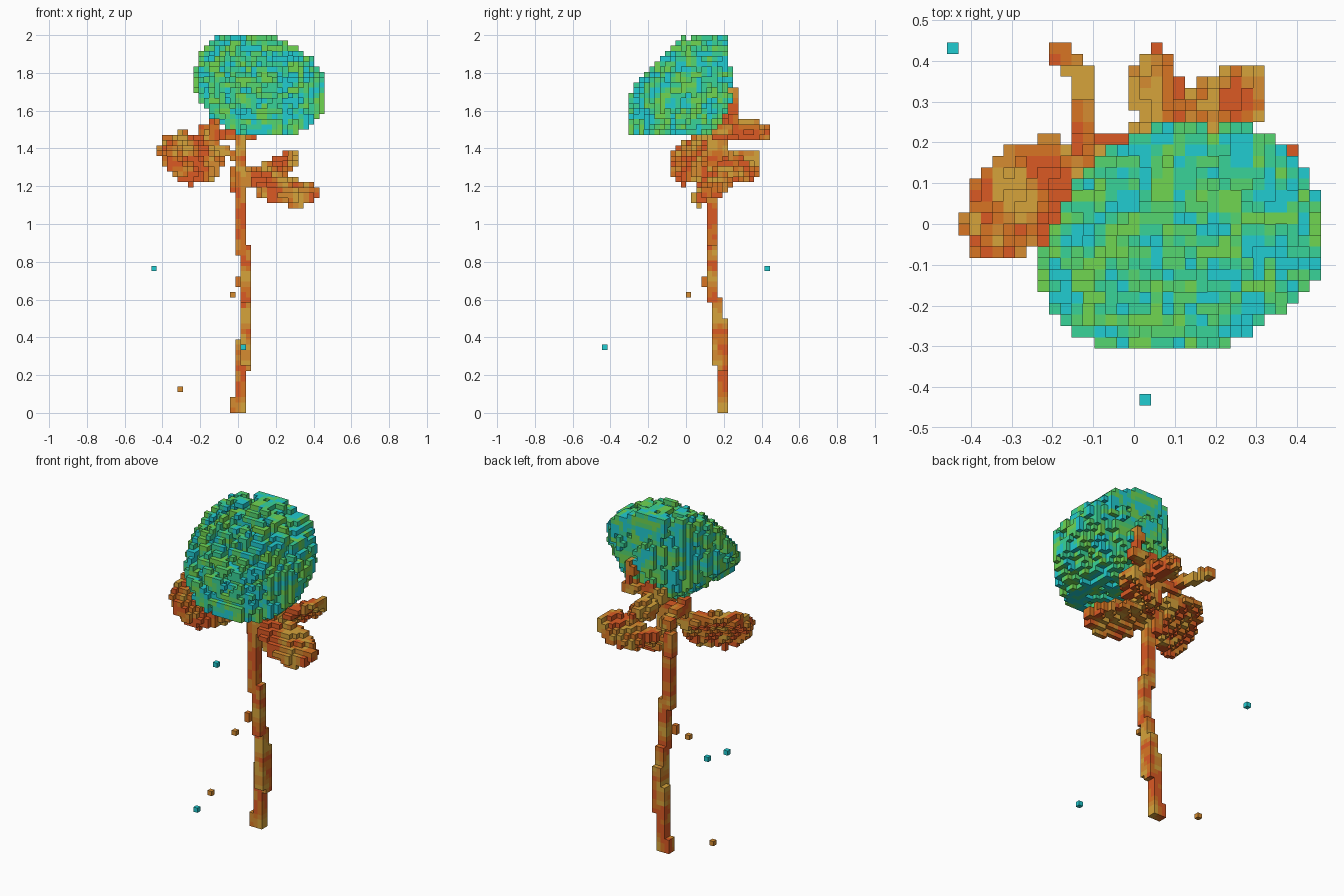
import bpy, bmesh, math
from mathutils import Vector, noise

cube = bpy.data.objects.get("Cube")
if cube:
    bpy.data.objects.remove(cube)

CELL = 2 / 72  # edge of one block


def material(name, red, green, blue):
    """Flat material from display values, stored as linear ones."""
    colour = [((c + 0.055) / 1.055) ** 2.4 for c in (red, green, blue)] + [1]
    mat = bpy.data.materials.new(name)
    mat.use_nodes = True
    mat.diffuse_color = colour
    mat.node_tree.nodes["Principled BSDF"].inputs["Base Color"].default_value = colour
    return mat


PETAL = [material("teal", 0.13, 0.80, 0.82), material("sea_green", 0.22, 0.83, 0.60),
         material("leaf_green", 0.33, 0.84, 0.44), material("lime_green", 0.44, 0.84, 0.32)]
BARK = [material("rust", 0.86, 0.35, 0.14), material("burnt_orange", 0.85, 0.46, 0.14),
        material("ochre", 0.84, 0.55, 0.19), material("mustard", 0.84, 0.64, 0.23)]


def centre(cell):
    i, j, k = cell
    return Vector((i, j + 0.5, k + 0.5)) * CELL


def cells_where(test):
    """All grid cells whose centre passes the test."""
    grid = ((i, j, k) for i in range(-16, 17) for j in range(-16, 16) for k in range(72))
    return {c for c in grid if test(centre(c))}


def blotch(cell, scale):
    return noise.noise(Vector(cell) * scale + Vector((0.3, 0.7, 0.1)))


def build(name, cells, palette, scale=0.45):
    """Turn a set of cells into one mesh made of their exposed square faces."""
    bm = bmesh.new()
    corners = {}

    def corner(pos):
        if pos not in corners:
            x, y, z = pos
            corners[pos] = bm.verts.new(Vector((x - 0.5, y, z)) * CELL)
        return corners[pos]

    for cell in sorted(cells):
        value = blotch(cell, scale)
        shade = sum(value > limit for limit in (-0.15, 0.08, 0.27))
        for axis in range(3):
            for side in (0, 1):
                near = list(cell)
                near[axis] += 2 * side - 1
                if tuple(near) in cells:
                    continue
                quad = []
                for a, b in ((0, 0), (1, 0), (1, 1), (0, 1)):
                    pos = list(cell)
                    pos[axis] += side
                    pos[(axis + 1) % 3] += a
                    pos[(axis + 2) % 3] += b
                    quad.append(corner(tuple(pos)))
                face = bm.faces.new(quad if side else quad[::-1])
                face.material_index = shade
    mesh = bpy.data.meshes.new(name)
    bm.to_mesh(mesh)
    bm.free()
    for mat in palette:
        mesh.materials.append(mat)
    obj = bpy.data.objects.new(name, mesh)
    bpy.context.collection.objects.link(obj)


def in_outline(a, b, outline):
    """Is the point inside a convex counter-clockwise outline?"""
    return all((q[0] - p[0]) * (b - p[1]) - (q[1] - p[1]) * (a - p[0]) >= 0
               for p, q in zip(outline, outline[1:] + outline[:1]))


# Flower head: outlines from three sides, rounded about its tilted axis
FRONT = [(0, 1.47), (.33, 1.47), (.46, 1.55), (.46, 1.77), (.38, 1.89), (.18, 2.0),
         (-.1, 2.0), (-.2, 1.9), (-.24, 1.82), (-.23, 1.7), (-.14, 1.57)]
SIDE = [(-.306, 1.47), (.12, 1.47), (.23, 1.6), (.25, 1.68), (.22, 2.0), (-.02, 2.0), (-.306, 1.71)]
TOP = [(-.1, -.306), (.2, -.306), (.38, -.21), (.46, -.13), (.46, .14), (.38, .22),
       (.2, .25), (.08, .25), (-.1, .17), (-.24, -.08), (-.24, -.22)]
HEAD = Vector((.11, -.03, 1.74))
AXIS = Vector((0, -1, 1)).normalized()


def in_flower(p):
    # ragged surface: some blocks are treated as lying further out
    rel = (p - HEAD) * (1 + 0.22 * max(0, noise.noise(p / CELL * 0.53)))
    q = HEAD + rel
    if not (in_outline(q.x, q.z, FRONT) and in_outline(q.y, q.z, SIDE)
            and in_outline(q.x, q.y, TOP)):
        return False
    depth = rel.dot(AXIS)
    flat = rel - depth * AXIS
    radius = flat.length
    if depth < 0:
        return radius < 0.41 - 0.26 * (depth / -0.28) ** 1.25
    # spiral furrows between the petals
    angle = math.atan2(flat.x, flat.z) / math.tau
    furrow = (radius / 0.1 + 2 * angle) % 1 < 0.3
    crown = 0.18 * (1 - (radius / 0.44) ** 3)
    return depth < crown - (0.06 if furrow and radius < 0.33 else 0)


build("flower_head", cells_where(in_flower), PETAL)


# Stem: stacked, slightly offset runs, two blocks thick
def run(i, j, low, high, wide=2):
    return {(i + a, j + b, k) for a in range(wide) for b in range(wide)
            for k in range(low, high)}


stem = (run(-1, 6, 0, 3) | run(0, 6, 0, 14) | run(1, 6, 8, 18) | run(1, 5, 9, 22)
        | run(1, 4, 21, 32) | run(0, 4, 30, 55) | run(-1, 5, 42, 47) | run(0, 6, 48, 56)
        | run(0, 3, 24, 26, 1))
build("stem", stem, BARK, 0.37)


# Leaves: thin blunt ovals on stalks
def leaf(middle, along, across, length, width, thick=0.032):
    middle, along = Vector(middle), Vector(along).normalized()
    across = Vector(across)
    across = (across - across.dot(along) * along).normalized()
    normal = along.cross(across)

    def test(p):
        rel = p - middle
        t = rel.dot(along) / length
        s = rel.dot(across) / width
        return (abs(t) < 1 and abs(s) < (1 - t * t) ** 0.5
                and abs(rel.dot(normal) + 0.03 * s * s) < thick)
    return cells_where(test)


def twig(start, end, radius=0.025):
    start, end = Vector(start), Vector(end)
    span = end - start

    def test(p):
        t = max(0, min(1, (p - start).dot(span) / span.length_squared))
        return (p - start - t * span).length < radius
    return cells_where(test)


def blob(middle, size):
    return cells_where(lambda p: sum(((p[a] - middle[a]) / size[a]) ** 2 for a in range(3)) < 1)


build("right_leaf", leaf((-.245, .055, 1.365), (-.8, -.6, -.05), (.3, -.5, -.72), .19, .16)
      | twig((-.12, .16, 1.42), (.01, .15, 1.34)), BARK, 0.37)
build("left_leaf", leaf((.235, .13, 1.205), (.9, -.15, -.3), (.2, .8, .45), .195, .11)
      | twig((.02, .15, 1.25), (.12, .15, 1.25)), BARK, 0.37)
build("back_leaf", leaf((.21, .29, 1.32), (.75, .4, .35), (-.4, .6, -.5), .14, .1, .025)
      | twig((.02, .16, 1.26), (.14, .26, 1.29)), BARK, 0.37)

# Curled shoot behind the flower
build("curled_shoot", twig((0, .18, 1.47), (-.12, .22, 1.48)) | twig((-.12, .22, 1.5), (-.125, .36, 1.48), .03)
      | twig((-.13, .38, 1.48), (-.18, .42, 1.5), .03) | twig((-.13, .19, 1.46), (-.13, .2, 1.54)), BARK, 0.37)

# Sepals gathered under the flower
build("sepals", blob((.06, .19, 1.53), (.08, .08, .09)) | blob((.05, .33, 1.49), (.065, .09, .06))
      | twig((.055, .38, 1.49), (.055, .43, 1.47)) | twig((.19, .23, 1.57), (.19, .255, 1.69), .03)
      | twig((.06, .2, 1.56), (.2, .25, 1.56), .035)
      | twig((.03, .17, 1.52), (-.05, .2, 1.47)), BARK, 0.37)

# Loose drifting blocks
build("drifting_petals", {(-16, 15, 27), (1, -16, 12)}, PETAL[:1] * 4)
build("drifting_chips", {(-1, 0, 22), (-11, 6, 4)}, BARK[2:3] * 4)
